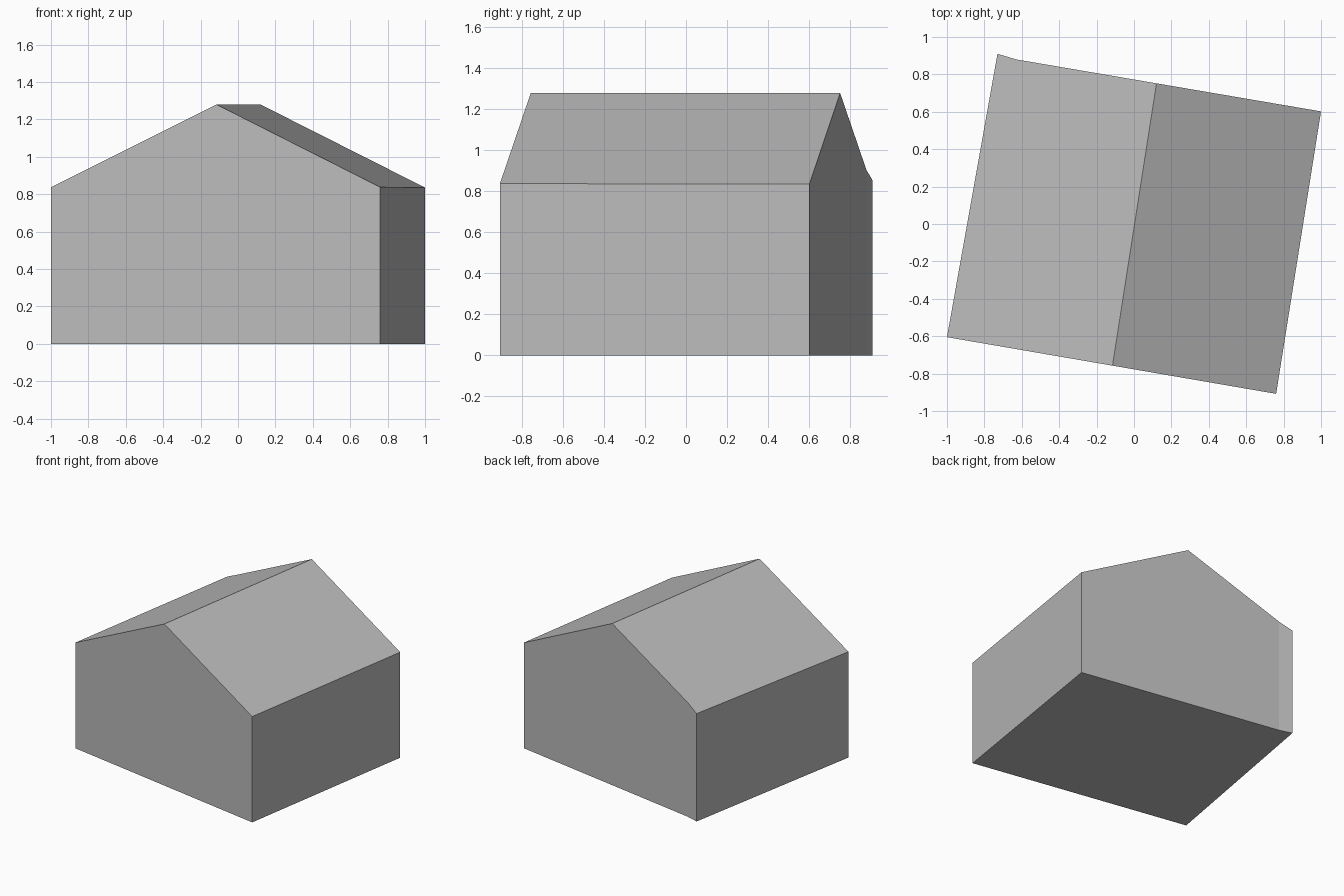
import bpy
import bmesh
from mathutils import Vector

cube = bpy.data.objects.get("Cube")
if cube:
    bpy.data.objects.remove(cube, do_unlink=True)

# Wall material
grey = bpy.data.materials.new("light grey")
grey.use_nodes = True
colour = (0.5, 0.5, 0.5, 1)
grey.diffuse_color = colour
grey.node_tree.nodes["Principled BSDF"].inputs["Base Color"].default_value = colour

# Footprint, with a small kink at the back right corner
footprint = [(-1, -0.605), (0.76, -0.908), (1, 0.602), (-0.63, 0.88), (-0.73, 0.91)]
ridge_front = Vector((-0.115, -0.757, 1.28))
ridge_back = Vector((0.12, 0.75, 1.28))
eaves = [Vector((-1, -0.605, 0.838)), Vector((0.76, -0.908, 0.838))]

# Walls raised above the ridge
bm = bmesh.new()
base = bm.faces.new([bm.verts.new((x, y, 0)) for x, y in footprint])
raised = bmesh.ops.extrude_face_region(bm, geom=[base], use_keep_orig=True)
top_verts = [g for g in raised["geom"] if isinstance(g, bmesh.types.BMVert)]
bmesh.ops.translate(bm, verts=top_verts, vec=(0, 0, 1.5))

# Cut each roof slope through the ridge and an eave
for eave in eaves:
    normal = (ridge_back - ridge_front).cross(eave - ridge_front)
    if normal.z < 0:
        normal.negate()
    cut = bmesh.ops.bisect_plane(bm, geom=bm.verts[:] + bm.edges[:] + bm.faces[:],
                                 plane_co=ridge_front, plane_no=normal, clear_outer=True)
    rim = [g for g in cut["geom_cut"] if isinstance(g, bmesh.types.BMEdge)]
    bmesh.ops.holes_fill(bm, edges=[e for e in rim if e.is_boundary], sides=0)

bmesh.ops.remove_doubles(bm, verts=bm.verts[:], dist=0.0005)
bmesh.ops.recalc_face_normals(bm, faces=bm.faces[:])
mesh = bpy.data.meshes.new("gabled_house")
bm.to_mesh(mesh)
bm.free()
mesh.materials.append(grey)
house = bpy.data.objects.new("gabled_house", mesh)
bpy.context.collection.objects.link(house)
